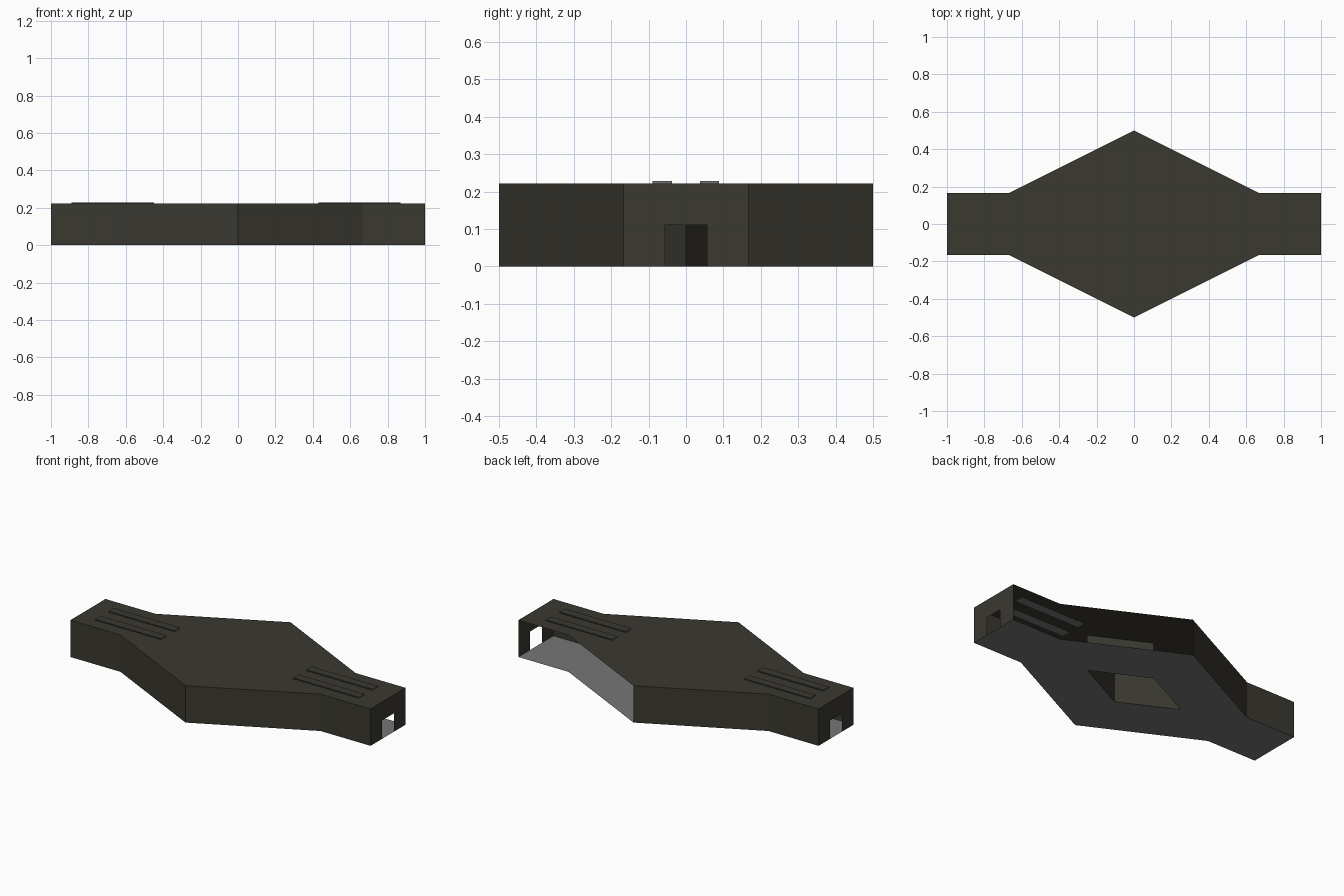
import bpy

if "Cube" in bpy.data.objects:
    bpy.data.objects.remove(bpy.data.objects["Cube"])

T = 1 / 3
W = 1 / 6            # half width of the arms
H = 0.222            # shell height
Q = 2 / 3            # where the arms meet the diamond


def material(name, rgb):
    m = bpy.data.materials.new(name)
    m.diffuse_color = (*rgb, 1)
    m.use_nodes = True
    m.node_tree.nodes["Principled BSDF"].inputs["Base Color"].default_value = m.diffuse_color
    return m


olive = material("dark_olive", (0.042, 0.040, 0.030))
grey = material("mid_grey", (0.18, 0.18, 0.18))


def part(name, verts, faces, *mats):
    me = bpy.data.meshes.new(name)
    me.from_pydata(verts, [], faces)
    for m in mats:
        me.materials.append(m)
    me.update()
    ob = bpy.data.objects.new(name, me)
    bpy.context.collection.objects.link(ob)
    return ob


def sheet(name, pts, z, mat, flip=False):
    idx = list(range(len(pts)))
    return part(name, [(x, y, z) for x, y in pts], [idx[::-1] if flip else idx], mat)


def walls(name, pts, mat, closed=False):
    n = len(pts)
    verts = [(x, y, z) for z in (0, H) for x, y in pts]
    faces = [(i, (i + 1) % n, n + (i + 1) % n, n + i) for i in range(n if closed else n - 1)]
    return part(name, verts, faces, mat)


# Roof: diamond with an arm at each end (counter-clockwise)
outline = [(1, W), (Q, W), (0, 0.5), (-Q, W), (-1, W),
           (-1, -W), (-Q, -W), (0, -0.5), (Q, -W), (1, -W)]
sheet("roof", outline, H, olive)

# Floor: two halves around the diamond-shaped hole
half = [(1, 0), (1, W), (Q, W), (0, 0.5), (-Q, W), (-1, W), (-1, 0),
        (-T, 0), (0, W), (T, 0)]
sheet("floor_back", half, 0, grey, True)
sheet("floor_front", [(x, -y) for x, y in half], 0, grey)

# Side walls: the back right quarter is left open
walls("back_wall", outline[2:5], olive)
walls("front_wall", outline[5:10], olive)

# Central diamond well
walls("centre_well", [(T, 0), (0, W), (-T, 0), (0, -W)], olive, True)

# End walls with a square doorway
D = W / 3
door = [(-W, 0), (-D, 0), (-D, H / 2), (D, H / 2), (D, 0), (W, 0), (W, H), (-W, H)]
for name, s in (("right_end", 1), ("left_end", -1)):
    part(name, [(s, s * y, z) for y, z in door], [list(range(8))], olive)

# Raised bars on both arms, with grey undersides
for name, x0, x1 in (("right_bar", 0.43, 0.87), ("left_bar", -0.89, -0.45)):
    for side, y0, y1 in (("front", -0.09, -0.037), ("back", 0.037, 0.088)):
        zb, zt = H - 0.001, H + 0.006
        v = [(x, y, z) for z in (zb, zt) for x, y in ((x0, y0), (x1, y0), (x1, y1), (x0, y1))]
        f = [(3, 2, 1, 0), (4, 5, 6, 7), (0, 1, 5, 4), (1, 2, 6, 5), (2, 3, 7, 6), (3, 0, 4, 7)]
        ob = part(f"{name}_{side}", v, f, olive, grey)
        for p in ob.data.polygons:
            if p.normal.z < -0.5 or abs(p.normal.x) > 0.5:
                p.material_index = 1
